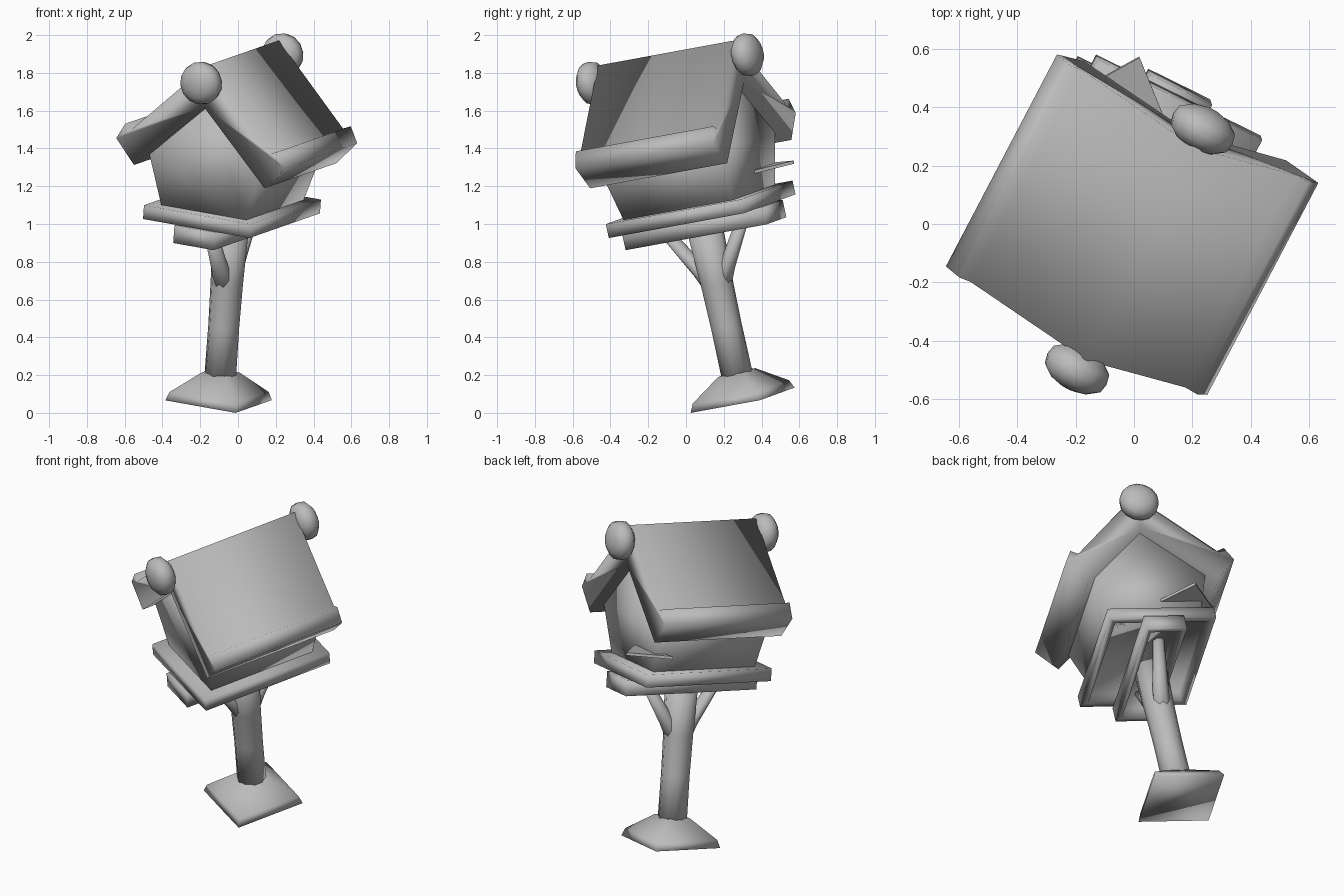
import bpy, bmesh, math
from mathutils import Matrix, Vector

cube = bpy.data.objects.get("Cube")
if cube:
    bpy.data.objects.remove(cube, do_unlink=True)

# One grey for the whole model
grey = bpy.data.materials.new("plain grey")
grey.use_nodes = True
tone = (0.5, 0.5, 0.5, 1)
grey.diffuse_color = tone
grey.node_tree.nodes["Principled BSDF"].inputs["Base Color"].default_value = tone

# Leaning frame: the birdhouse is built upright, then tilted as a whole
ay = Vector((0.458, 0.874, 0.16)).normalized()
ax = Vector((0.887, -0.435, -0.158))
ax = (ax - ay * ax.dot(ay)).normalized()
az = ax.cross(ay)
FRAME = Matrix.Translation((-0.103, 0.30, 0.067)) @ Matrix((ax, ay, az)).transposed().to_4x4()


def finish(name, bm, smooth=True):
    bmesh.ops.recalc_face_normals(bm, faces=bm.faces)
    mesh = bpy.data.meshes.new(name)
    bm.to_mesh(mesh)
    bm.free()
    mesh.transform(FRAME)
    mesh.materials.append(grey)
    for p in mesh.polygons:
        p.use_smooth = smooth
    obj = bpy.data.objects.new(name, mesh)
    bpy.context.collection.objects.link(obj)
    return obj


def loft(name, rings, smooth=True):
    """Skin a stack of equal-length rings and cap both ends."""
    bm = bmesh.new()
    loops = [[bm.verts.new(p) for p in ring] for ring in rings]
    n = len(loops[0])
    for a, b in zip(loops, loops[1:]):
        for i in range(n):
            j = (i + 1) % n
            bm.faces.new((a[i], a[j], b[j], b[i]))
    bm.faces.new(loops[0])
    bm.faces.new(loops[-1])
    return finish(name, bm, smooth)


def rect(hx, hy, z):
    return [(-hx, -hy, z), (hx, -hy, z), (hx, hy, z), (-hx, hy, z)]


def circle(centre, r, sides=10, axis="Z"):
    pts = []
    for i in range(sides):
        a = 2 * math.pi * (i + 0.5) / sides
        c, s = r * math.cos(a), r * math.sin(a)
        pts.append(Vector(centre) + Vector((c, s, 0) if axis == "Z" else (c, 0, s)))
    return pts


def tray(name, hx, hy, z0, z1, rim, depth):
    """Plate whose underside is recessed inside a rim."""
    loft(name, [rect(hx - rim, hy - rim, z0 + depth), rect(hx - rim, hy - rim, z0),
                rect(hx, hy, z0), rect(hx, hy, z1)])


# Foot and post
loft("foot", [rect(0.21, 0.21, 0), rect(0.195, 0.195, 0.045), rect(0.075, 0.075, 0.15)])
loft("post", [circle((0, 0, z), r) for z, r in
              ((0.1, 0.085), (0.4, 0.083), (0.64, 0.087), (0.95, 0.098))])

# Braces branching from the post to the floor beam
for side, label in ((-1, "front"), (1, "back")):
    loft(label + "_brace", [circle((0, side * y, z), r, 8) for y, z, r in
                            ((0, 0.58, 0.06), (0.07, 0.70, 0.05), (0.24, 0.96, 0.036))])

# Floor beam and floor plate
tray("floor_beam", 0.12, 0.427, 0.905, 1.0, 0.03, 0.07)
tray("floor_plate", 0.318, 0.407, 1.0, 1.075, 0.04, 0.06)

# Flared walls with gables at both ends
half = [(-0.25, 0.33, 1.06), (0.25, 0.33, 1.06), (0.33, 0.36, 1.34),
        (0, 0.36, 1.70), (-0.33, 0.36, 1.34)]
loft("walls", [[(x, s * y, z) for x, y, z in half] for s in (-1, 1)])

# Thick gable roof with a raised lip along each eave
right = [(0, 1.887), (0.415, 1.475), (0.46, 1.495), (0.505, 1.41), (0.39, 1.283)]
outline = right + [(0, 1.66)] + [(-x, z) for x, z in reversed(right[1:])]
loft("roof", [[(x, y, z) for x, z in outline] for y in (-0.415, 0.415)])

# Rounded knobs at both ends of the ridge
for side, label in ((-1, "front"), (1, "back")):
    loft(label + "_ridge_knob", [circle((0, side * 0.47 + d, 1.80), r, 14, "Y") for d, r in
         ((-0.072, 0.03), (-0.06, 0.072), (-0.033, 0.108), (0, 0.115),
          (0.033, 0.108), (0.06, 0.072), (0.072, 0.03))])

# Pointed perch in the back wall
tip = [(-0.21, 0.495), (-0.36, 0.27), (-0.02, 0.33)]
loft("perch", [[(x, y, z) for x, y in tip] for z in (1.17, 1.187)], False)
